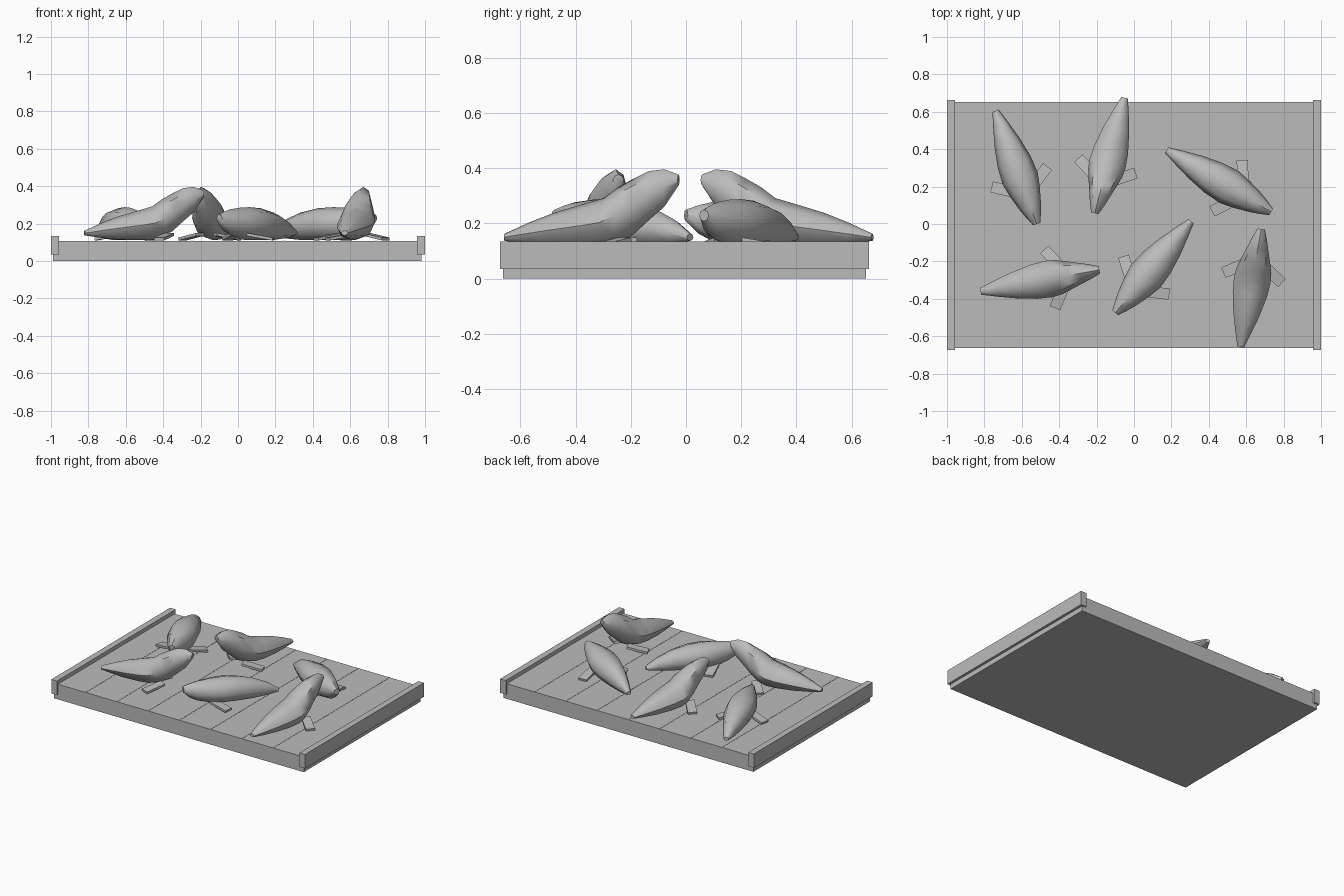
import bpy, bmesh, math
from mathutils import Vector, Matrix

cube = bpy.data.objects.get("Cube")
if cube:
    bpy.data.objects.remove(cube, do_unlink=True)

grey = bpy.data.materials.new("plain grey")
grey.use_nodes = True
grey.diffuse_color = (0.5, 0.5, 0.5, 1)
grey.node_tree.nodes["Principled BSDF"].inputs["Base Color"].default_value = (0.5, 0.5, 0.5, 1)


def finish(bm, name):
    bmesh.ops.recalc_face_normals(bm, faces=bm.faces)
    mesh = bpy.data.meshes.new(name)
    bm.to_mesh(mesh)
    bm.free()
    mesh.materials.append(grey)
    obj = bpy.data.objects.new(name, mesh)
    bpy.context.collection.objects.link(obj)
    return obj


def box(name, center, size, turn=Matrix()):
    bm = bmesh.new()
    place = Matrix.Translation(center) @ turn @ Matrix.Diagonal((*size, 1))
    bmesh.ops.create_cube(bm, size=1, matrix=place)
    return finish(bm, name)


# Dock: deck, plank seams and end rails
Y_MID = -0.005
box("deck", (-0.003, Y_MID, 0.054), (1.97, 1.314, 0.108))
PLANKS = 8
for i in range(1, PLANKS):
    x = -0.985 + 1.97 * i / PLANKS
    box("plank_seam", (x, Y_MID, 0.108), (0.005, 1.312, 0.003))
for side, label in ((1, "left"), (-1, "right")):
    box(label + "_rail", (side * 0.978, Y_MID, 0.085), (0.044, 1.337, 0.1))

# Body sections, tail to nose: fraction of length, bottom, top, half width
RAISED = [(0, .137, .163, .018), (.14, .124, .203, .046), (.28, .115, .238, .071),
          (.45, .112, .27, .093), (.57, .114, .292, .099), (.65, .128, .33, .094),
          (.74, .16, .362, .077), (.83, .212, .39, .058), (.92, .262, .396, .04),
          (1, .338, .377, .02)]
LYING = [(0, .137, .163, .018), (.12, .122, .215, .042), (.28, .113, .258, .071),
         (.45, .112, .282, .093), (.6, .112, .288, .099), (.72, .115, .286, .083),
         (.85, .138, .277, .059), (.93, .165, .265, .04), (1, .208, .25, .02)]
SIDES = 8


def seal(name, tail, head, sections):
    tail, head = Vector((*tail, 0)), Vector((*head, 0))
    axis = head - tail
    forward = axis.normalized()
    left = Vector((-forward.y, forward.x, 0))
    heading = math.atan2(forward.y, forward.x)

    # Lofted body with flat tips
    bm = bmesh.new()
    rings = []
    for s, low, high, half in sections:
        ring = []
        for k in range(SIDES):
            a = math.tau * k / SIDES
            p = tail + axis * s + left * (half * math.cos(a))
            p.z = (low + high) / 2 + (high - low) / 2 * math.sin(a)
            ring.append(bm.verts.new(p))
        rings.append(ring)
    for r0, r1 in zip(rings, rings[1:]):
        for k in range(SIDES):
            n = (k + 1) % SIDES
            bm.faces.new((r0[k], r0[n], r1[n], r1[k]))
    bm.faces.new(rings[0])
    bm.faces.new(rings[-1])
    body = finish(bm, name + "_body")
    bpy.ops.object.select_all(action='DESELECT')
    body.select_set(True)
    bpy.context.view_layer.objects.active = body
    bpy.ops.object.shade_smooth_by_angle(angle=math.radians(50))

    # Front flippers swept backwards, sloping down to the deck
    for side, label in ((1, "left"), (-1, "right")):
        center = tail + forward * 0.413 + left * (side * 0.1)
        center.z = 0.13
        turn = (Matrix.Rotation(heading + side * math.radians(123), 4, 'Z')
                @ Matrix.Rotation(math.radians(10), 4, 'Y'))
        box(name + "_" + label + "_flipper", center, (0.14, 0.06, 0.015), turn)


seal("front_right_seal", (-.82, -.36), (-.185, -.245), RAISED)
seal("front_left_seal", (.57, -.657), (.68, -.027), RAISED)
seal("back_middle_seal", (-.05, .675), (-.21, .058), RAISED)
seal("front_middle_seal", (.305, .015), (-.1, -.475), LYING)
seal("back_right_seal", (-.74, .605), (-.52, 0), LYING)
seal("back_left_seal", (.175, .395), (.733, .065), LYING)
